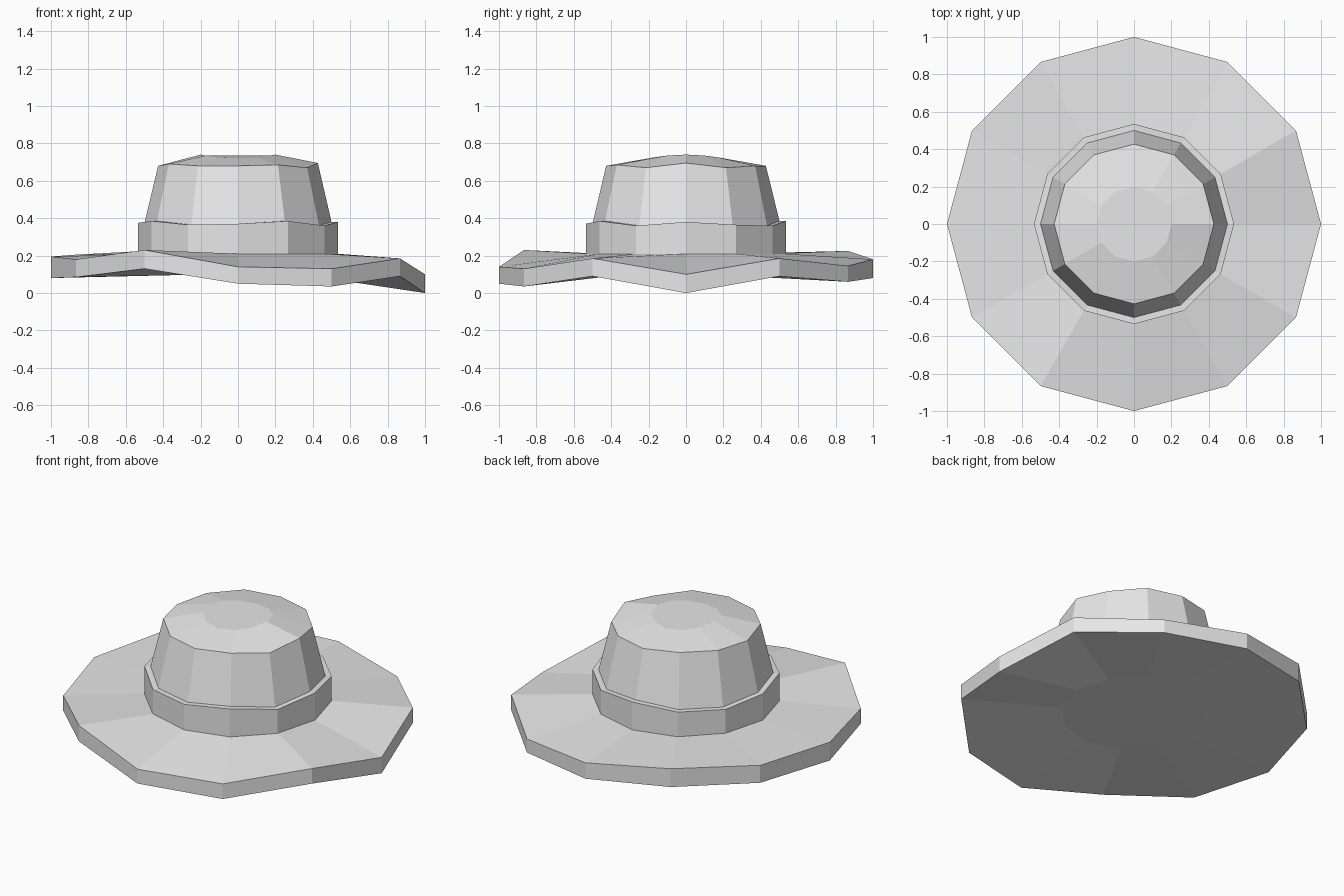
import bpy, bmesh, math

SIDES = 12
if "Cube" in bpy.data.objects:
    bpy.data.objects.remove(bpy.data.objects["Cube"], do_unlink=True)

grey = bpy.data.materials.new("light grey")
grey.use_nodes = True
grey.diffuse_color = (0.8, 0.8, 0.8, 1)
grey.node_tree.nodes["Principled BSDF"].inputs["Base Color"].default_value = (0.8, 0.8, 0.8, 1)


def loft(name, rings, cap_start=False, cap_end=False):
    """Join twelve-sided rings; each is a radius and a height or list of heights."""
    bm = bmesh.new()
    loops = []
    for radius, heights in rings:
        if not isinstance(heights, list):
            heights = [heights] * SIDES
        loops.append([bm.verts.new((radius * math.cos(i * math.tau / SIDES),
                                    radius * math.sin(i * math.tau / SIDES), z))
                      for i, z in enumerate(heights)])
    for low, high in zip(loops, loops[1:]):
        for i in range(SIDES):
            j = (i + 1) % SIDES
            bm.faces.new((low[i], low[j], high[j], high[i]))
    if cap_start:
        bm.faces.new(loops[0][::-1])
    if cap_end:
        bm.faces.new(loops[-1])
    mesh = bpy.data.meshes.new(name)
    bm.to_mesh(mesh)
    bm.free()
    mesh.materials.append(grey)
    obj = bpy.data.objects.new(name, mesh)
    bpy.context.collection.objects.link(obj)
    return obj


# Uneven heights, counter-clockwise from +x
rim_top = [0.10, 0.185, 0.145, 0.18, 0.225, 0.205, 0.195, 0.18, 0.23, 0.14, 0.13, 0.185]
rim_bottom = [0.0, 0.09, 0.06, 0.08, 0.11, 0.095, 0.08, 0.085, 0.13, 0.05, 0.035, 0.09]
band_top = [0.38, 0.365, 0.36, 0.385, 0.365, 0.36, 0.375, 0.385, 0.365, 0.37, 0.385, 0.36]
shoulder = [0.695, 0.67, 0.68, 0.68, 0.69, 0.685, 0.68, 0.69, 0.68, 0.68, 0.685, 0.67]
tip = [0.73 + 0.01 * math.cos(2 * i * math.tau / SIDES) for i in range(SIDES)]

# Wavy brim with a closed underside
loft("brim", [(0.42, 0.095), (1.0, rim_bottom), (1.0, rim_top), (0.53, 0.21)], cap_start=True)
# Band with a narrow flat ledge
loft("hat_band", [(0.535, 0.20), (0.535, band_top), (0.50, band_top)])
# Tapered crown with a shallow top
loft("crown", [(0.50, band_top), (0.427, shoulder), (0.20, tip)], cap_end=True)
